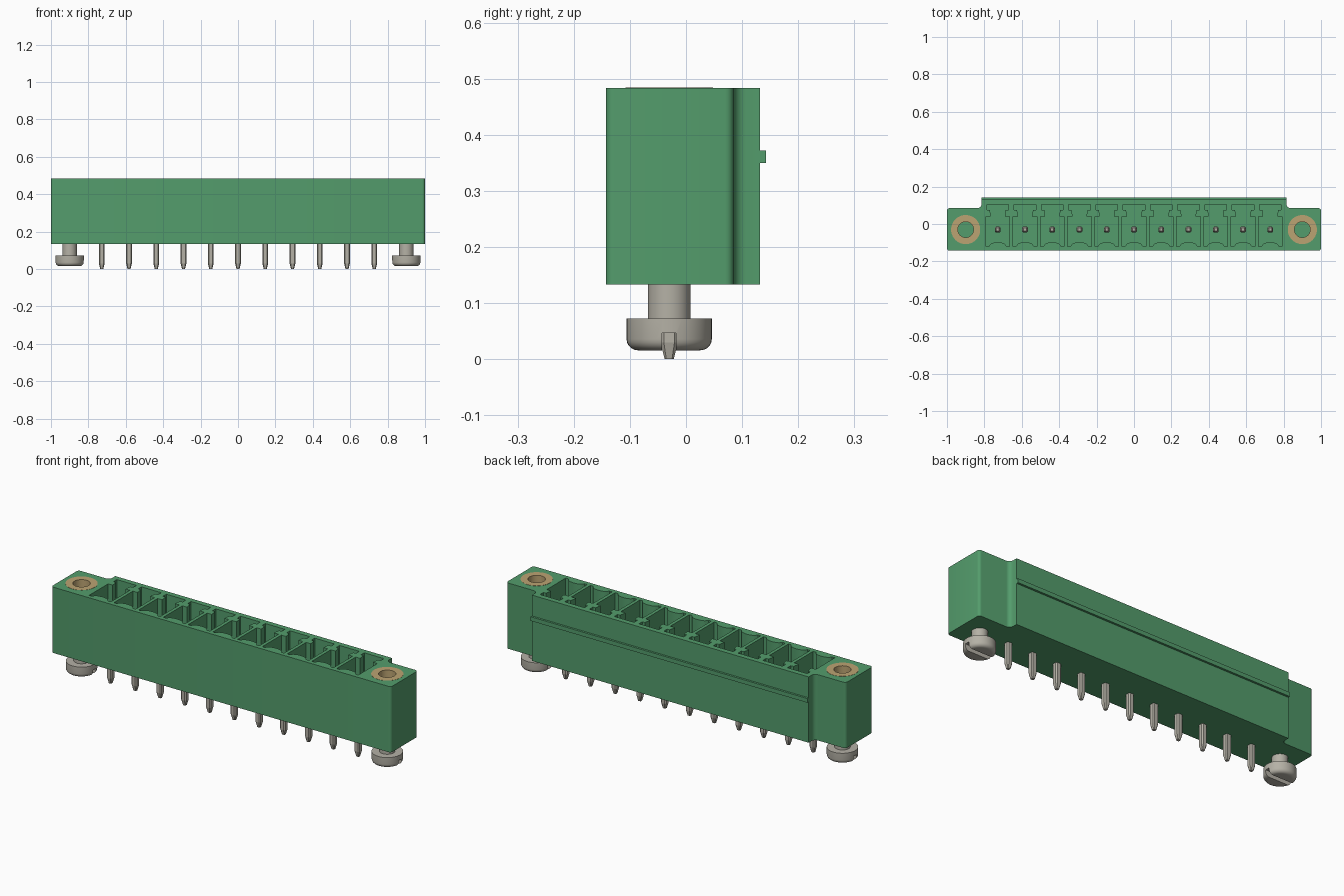
import bpy, bmesh, math
from mathutils import Vector

if "Cube" in bpy.data.objects:
    bpy.data.objects.remove(bpy.data.objects["Cube"], do_unlink=True)

PITCH, PINS = 0.1457, 11
AXIS_Y, SCREW_X = -0.03, 0.9
BASE, TOP = 0.133, 0.483


def material(name, rgb):
    m = bpy.data.materials.new(name)
    m.use_nodes = True
    m.diffuse_color = (*rgb, 1)
    m.node_tree.nodes["Principled BSDF"].inputs["Base Color"].default_value = (*rgb, 1)
    return m


GREEN = material("green plastic", (0.088, 0.335, 0.150))
METAL = material("tinned metal", (0.46, 0.44, 0.38))
BRASS = material("brass", (0.50, 0.37, 0.17))


def finish(name, bm, mat):
    bmesh.ops.recalc_face_normals(bm, faces=bm.faces)
    mesh = bpy.data.meshes.new(name)
    bm.to_mesh(mesh)
    bm.free()
    mesh.materials.append(mat)
    ob = bpy.data.objects.new(name, mesh)
    bpy.context.collection.objects.link(ob)
    return ob


def loft(bm, sections):
    """Capped skin through (outline, z) sections with equal point counts."""
    rings = [[bm.verts.new((x, y, z)) for x, y in pts] for pts, z in sections]
    n = len(rings[0])
    for a, b in zip(rings, rings[1:]):
        for i in range(n):
            j = (i + 1) % n
            bm.faces.new((a[i], a[j], b[j], b[i]))
    bm.faces.new(rings[0][::-1])
    bm.faces.new(rings[-1])


def lathe(bm, profile, closed=False, steps=40):
    """Spin an (r, z) profile round z."""
    pts = [bm.verts.new((r, 0, z)) for r, z in profile]
    pairs = list(zip(pts, pts[1:])) + ([(pts[-1], pts[0])] if closed else [])
    edges = [bm.edges.new(p) for p in pairs]
    bmesh.ops.spin(bm, geom=pts + edges, cent=(0, 0, 0), axis=(0, 0, 1),
                   angle=math.tau, steps=steps)
    bmesh.ops.remove_doubles(bm, verts=bm.verts, dist=1e-5)


def circle(cx, cy, r, n=40):
    return [(cx + r * math.cos(math.tau * i / n), cy + r * math.sin(math.tau * i / n))
            for i in range(n)]


def arc(cx, cy, r, a0, a1, n=5):
    return [(cx + r * math.cos(math.radians(a0 + (a1 - a0) * i / n)),
             cy + r * math.sin(math.radians(a0 + (a1 - a0) * i / n))) for i in range(n + 1)]


def mirrored(half):
    return half + [(-x, y) for x, y in reversed(half)]


def activate(ob):
    bpy.ops.object.select_all(action='DESELECT')
    ob.select_set(True)
    bpy.context.view_layer.objects.active = ob


def cut(ob, cutter):
    cutter.hide_render = True
    mod = ob.modifiers.new("cut", 'BOOLEAN')
    mod.operation, mod.solver, mod.object = 'DIFFERENCE', 'EXACT', cutter
    activate(ob)
    bpy.ops.object.modifier_apply(modifier=mod.name)
    bpy.data.objects.remove(cutter, do_unlink=True)


def smooth(ob):
    activate(ob)
    bpy.ops.object.shade_smooth_by_angle(angle=math.radians(30))


# Housing: rounded flanges at the ends, deeper middle at the back
r, f = 0.015, 0.022
half = (arc(1 - r, -0.143 + r, r, -90, 0) + arc(1 - r, 0.085 - r, r, 0, 90)
        + arc(0.815 + f, 0.085 + f, f, 270, 180) + [(0.815, 0.132)])
bm = bmesh.new()
loft(bm, [(mirrored(half), BASE), (mirrored(half), TOP)])
housing = finish("housing", bm, GREEN)

# Keyed contact pockets and the bores for the inserts
bump = [(0.048 * t / 5, -0.12 + 0.023 * math.sqrt(1 - (t / 5) ** 2)) for t in range(6)]
half = bump[1:] + [(0.064, -0.12), (0.064, 0.04), (0.038, 0.04), (0.038, 0.05),
                   (0.043, 0.076), (0.058, 0.076), (0.058, 0.104)]
pocket = [bump[0]] + mirrored(half)
bm = bmesh.new()
for i in range(PINS):
    cx = (i - (PINS - 1) / 2) * PITCH
    pts = [(x + cx, y) for x, y in pocket]
    loft(bm, [(pts, 0.18), (pts, TOP + 0.1)])
for s in (-1, 1):
    pts = circle(s * SCREW_X, AXIS_Y, 0.078)
    loft(bm, [(pts, 0.25), (pts, TOP + 0.1)])
cut(housing, finish("pocket_cutter", bm, GREEN))
smooth(housing)

# Latching rib along the back
bm = bmesh.new()
rib = [(-0.815, 0.131), (0.815, 0.131), (0.815, 0.143), (-0.815, 0.143)]
loft(bm, [(rib, 0.35), (rib, 0.372)])
finish("latch_rib", bm, GREEN)

# Contact pins: chamfered square bars with tapered ends
def octagon(w, c):
    return [(w, -w + c), (w, w - c), (w - c, w), (-w + c, w),
            (-w, w - c), (-w, -w + c), (-w + c, -w), (w - c, -w)]


bm = bmesh.new()
wide, tip = octagon(0.0155, 0.006), octagon(0.008, 0.003)
loft(bm, [(tip, 0), (wide, 0.03), (wide, 0.375), (tip, 0.4)])
pin = finish("contact_pin_1", bm, METAL)
for i in range(PINS):
    ob = pin
    if i:
        ob = bpy.data.objects.new(f"contact_pin_{i + 1}", pin.data)
        bpy.context.collection.objects.link(ob)
    ob.location = ((i - (PINS - 1) / 2) * PITCH, AXIS_Y, 0)

# Slotted screws below and threaded inserts above, one per flange
head = [(0, 0.016)] + arc(0.056, 0.036, 0.02, -90, 0) + [(0.076, 0.073), (0.038, 0.073),
                                                         (0.038, 0.14), (0, 0.14)]
slot = [(-0.1, -0.0125), (0.1, -0.0125), (0.1, 0.0125), (-0.1, 0.0125)]
for side, s in (("right", -1), ("left", 1)):
    place = Vector((s * SCREW_X, AXIS_Y, 0))
    bm = bmesh.new()
    lathe(bm, head)
    screw = finish(side + "_screw", bm, METAL)
    bm = bmesh.new()
    loft(bm, [(slot, -0.05), (slot, 0.047)])
    cut(screw, finish("slot_cutter", bm, METAL))
    smooth(screw)
    screw.location = place

    bm = bmesh.new()
    lathe(bm, [(0.042, 0.25), (0.078, 0.25), (0.078, TOP + 0.001), (0.042, TOP + 0.001)],
          closed=True)
    insert = finish(side + "_insert", bm, BRASS)
    smooth(insert)
    insert.location = place
